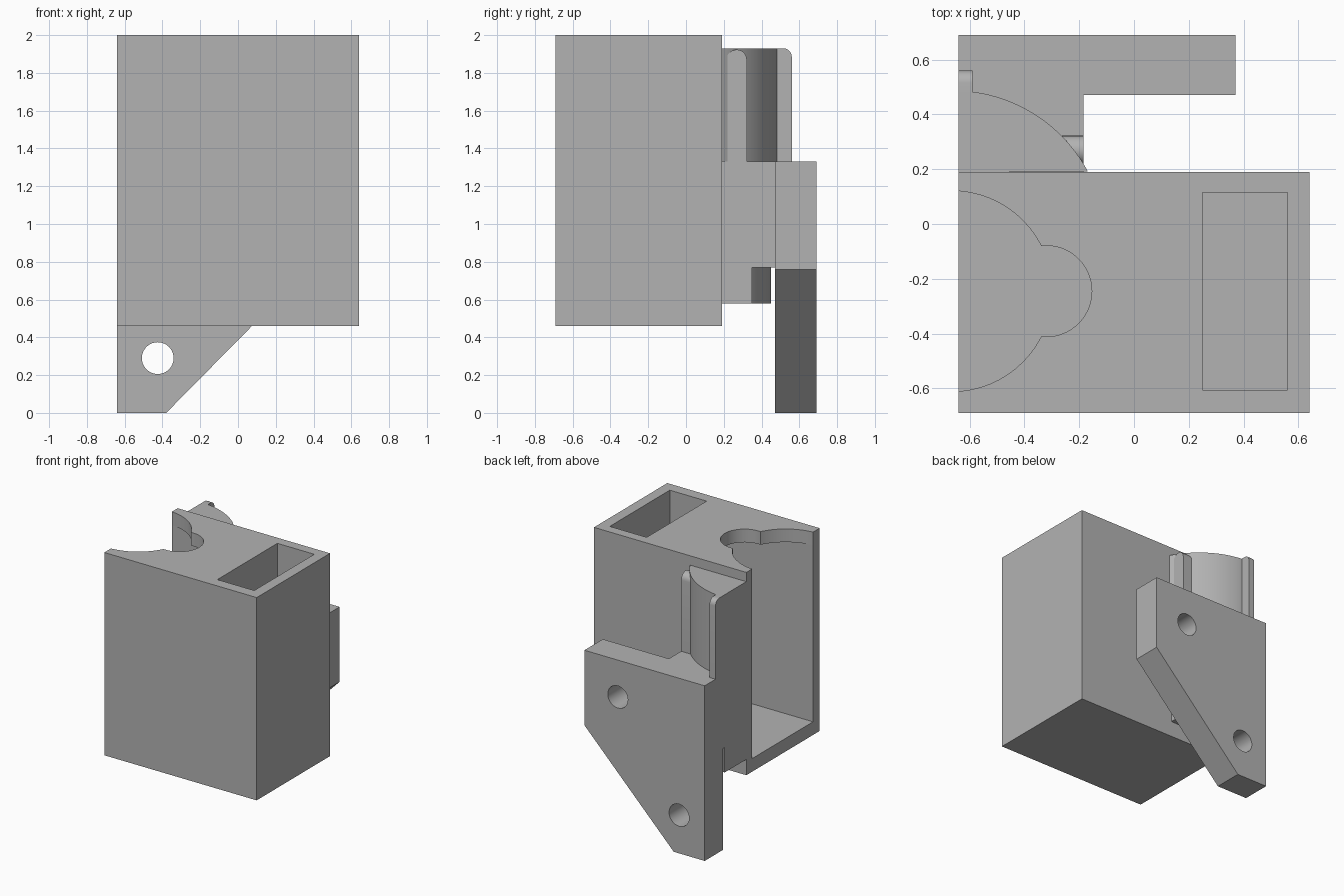
import bpy, bmesh, math
from mathutils import Vector

cube = bpy.data.objects.get("Cube")
if cube:
    bpy.data.objects.remove(cube, do_unlink=True)

grey = bpy.data.materials.new("plain grey")
grey.use_nodes = True
colour = (0.45, 0.45, 0.45, 1)
grey.diffuse_color = colour
grey.node_tree.nodes["Principled BSDF"].inputs["Base Color"].default_value = colour

# Axis maps: profile (u, v) and extrusion w to x, y, z
PLAN = lambda u, v, w: Vector((u, v, w))
FRONT = lambda u, v, w: Vector((u, w, v))
SIDE = lambda u, v, w: Vector((w, u, v))


def prism(name, outline, low, high, axes=PLAN):
    """Extrude a closed outline between two levels."""
    bm = bmesh.new()
    a, b = [[bm.verts.new(axes(u, v, w)) for u, v in outline] for w in (low, high)]
    bm.faces.new(a)
    bm.faces.new(b)
    for i in range(len(a)):
        j = (i + 1) % len(a)
        bm.faces.new((a[i], a[j], b[j], b[i]))
    bmesh.ops.recalc_face_normals(bm, faces=bm.faces)
    mesh = bpy.data.meshes.new(name)
    bm.to_mesh(mesh)
    bm.free()
    mesh.materials.append(grey)
    obj = bpy.data.objects.new(name, mesh)
    bpy.context.collection.objects.link(obj)
    return obj


def rect(u0, u1, v0, v1):
    return [(u0, v0), (u1, v0), (u1, v1), (u0, v1)]


def arc(cu, cv, r, start, end, steps=24):
    angles = [math.radians(start + (end - start) * i / steps) for i in range(steps + 1)]
    return [(cu + r * math.cos(t), cv + r * math.sin(t)) for t in angles]


def circle(cu, cv, r):
    return arc(cu, cv, r, 0, 360, 64)[:-1]


def activate(obj):
    bpy.ops.object.select_all(action='DESELECT')
    obj.select_set(True)
    bpy.context.view_layer.objects.active = obj


def cut(obj, *cutters):
    activate(obj)
    for c in cutters:
        mod = obj.modifiers.new("cut", 'BOOLEAN')
        mod.operation = 'DIFFERENCE'
        mod.solver = 'EXACT'
        mod.object = c
        bpy.ops.object.modifier_apply(modifier=mod.name)
        bpy.data.objects.remove(c, do_unlink=True)


def smooth(obj):
    activate(obj)
    bpy.ops.object.shade_smooth_by_angle(angle=math.radians(30))


LEFT = -0.64

# Housing: box with a side cavity, a deep slot and a keyhole opening on top
housing = prism("housing", rect(LEFT, 0.64, -0.69, 0.19), 0.46, 2)
cut(housing,
    prism("cavity_cutter", rect(-0.8, 0.17, -0.61, 0.12), 0.56, 1.9),
    prism("slot_cutter", rect(0.25, 0.56, -0.605, 0.115), 0.56, 2.1),
    prism("round_cutter", circle(-0.665, -0.245, 0.366), 1.8, 2.1),
    prism("small_round_cutter", circle(-0.32, -0.245, 0.166), 1.8, 2.1))
smooth(housing)

# Mounting plate with a sloped corner and two screw holes
plate = prism("mounting_plate",
              [(LEFT, 0), (-0.38, 0), (0.37, 0.76), (0.37, 1.33), (LEFT, 1.33)],
              0.47, 0.69, FRONT)
cut(plate, *[prism("hole_cutter", circle(x, z, 0.084), 0.4, 0.8, FRONT)
             for x, z in ((-0.425, 0.29), (0.09, 1.05))])
smooth(plate)

# Block joining the plate to the housing
prism("joining_block", rect(LEFT, -0.185, 0.19, 0.47), 0.77, 1.33)

# Rounded holder above the block
smooth(prism("upper_holder",
             [(LEFT, 0.19)] + arc(-0.66, -0.07, 0.557, 28, 82.7) + [(LEFT, 0.482)],
             1.33, 1.93))

# Rounded ribs on the holder
smooth(prism("outer_rib", [(0.47, 1.33), (0.56, 1.33)]
             + arc(0.515, 1.885, 0.045, 0, 90, 8) + [(0.47, 1.93)],
             LEFT, -0.59, SIDE))
smooth(prism("inner_rib", [(0.215, 1.33), (0.322, 1.33)]
             + arc(0.2685, 1.87, 0.0535, 0, 180, 12),
             -0.262, -0.185, SIDE))

# Rounded holder below the block
smooth(prism("lower_holder",
             [(LEFT, 0.19), (-0.185, 0.19), (-0.185, 0.35)]
             + arc(-0.66, -0.1, 0.55, 55, 87) + [(LEFT, 0.45)],
             0.58, 0.77))
